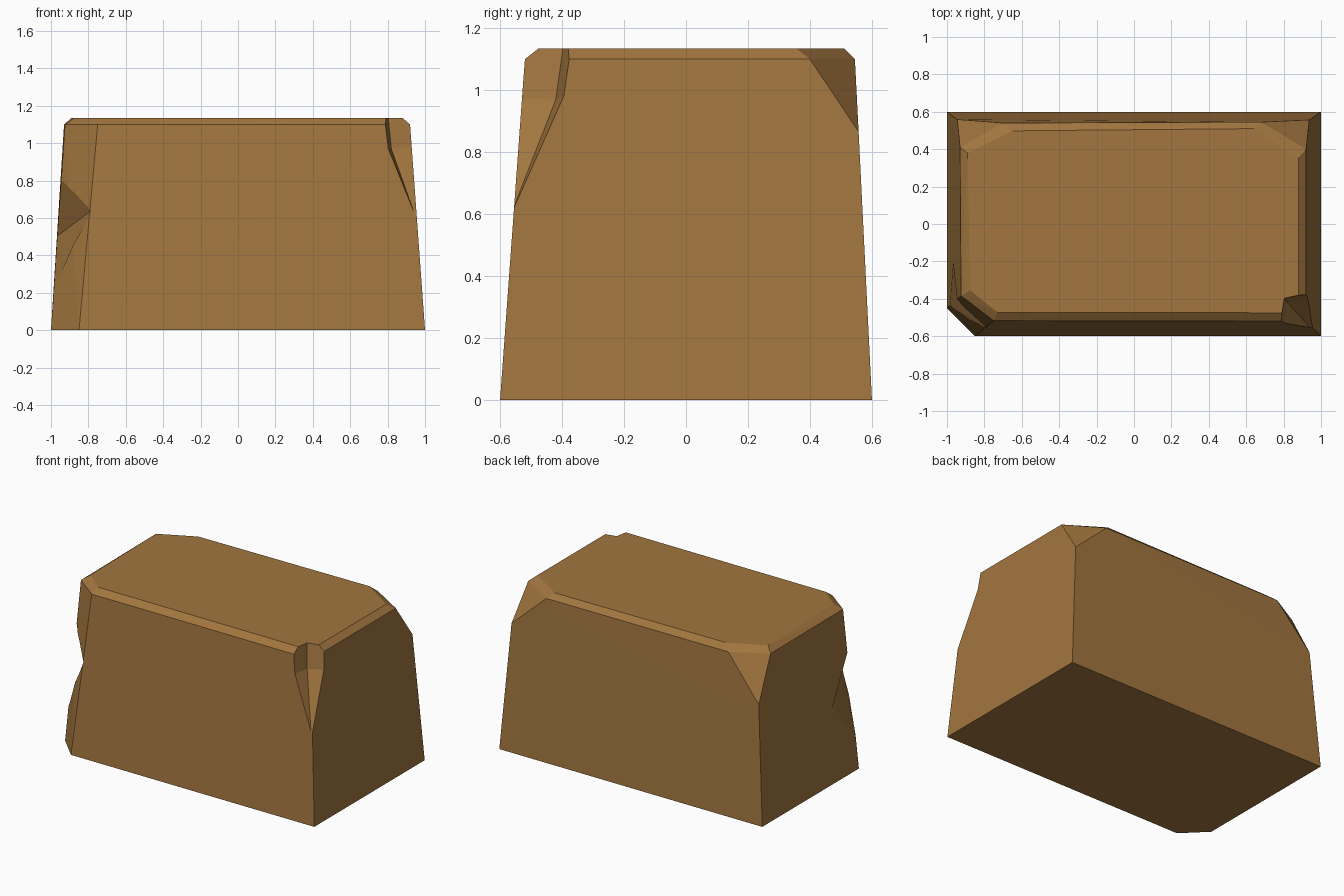
import bpy
import bmesh
from mathutils import Vector

if "Cube" in bpy.data.objects:
    bpy.data.objects.remove(bpy.data.objects["Cube"])


def hull(name, points):
    """Convex flat-faced solid wrapped around a few points."""
    bm = bmesh.new()
    for p in points:
        bm.verts.new(p)
    res = bmesh.ops.convex_hull(bm, input=bm.verts[:])
    junk = {g for g in res["geom_interior"] + res["geom_unused"]
            if isinstance(g, bmesh.types.BMVert)}
    bmesh.ops.delete(bm, geom=list(junk), context="VERTS")
    bmesh.ops.recalc_face_normals(bm, faces=bm.faces[:])
    mesh = bpy.data.meshes.new(name)
    bm.to_mesh(mesh)
    bm.free()
    obj = bpy.data.objects.new(name, mesh)
    bpy.context.collection.objects.link(obj)
    return obj


def ring(z, outline):
    return [(x, y, z) for x, y in outline]


def chip(body, points):
    """Carve a convex chip out of the body."""
    cutter = hull("chip_cutter", points)
    cutter.hide_render = True
    mod = body.modifiers.new("chip", "BOOLEAN")
    mod.operation = "DIFFERENCE"
    mod.solver = "EXACT"
    mod.object = cutter
    bpy.context.view_layer.objects.active = body
    bpy.ops.object.modifier_apply(modifier=mod.name)
    bpy.data.objects.remove(cutter)


# Tapered block: footprint, shoulder, bevelled top, two broken rear corners
base = ring(0, [(-1, -.45), (-.85, -.6), (1, -.6), (1, .6), (-1, .6)])
shoulder = ring(1.1, [(-.925, -.385), (-.75, -.517), (.92, -.52), (.92, .4),
                      (.68, .545), (-.7, .54), (-.93, .41)])
top = ring(1.135, [(-.875, -.355), (-.73, -.472), (.88, -.475), (.88, .355),
                   (.64, .51), (-.65, .498), (-.89, .38)])
rear_corners = [(.937, .557, .865), (-.945, .559, .81)]
block = hull("stone_block", base + shoulder + top + rear_corners)

# Hollow chip at the front right top corner
mid = Vector((.82, -.42, .97))
tip = mid + 1.5 * (Vector((.938, -.549, .64)) - mid)
chip(block, [mid, tip, (.797, -.388, 1.2), (.755, -.65, 1.2), (.785, -.65, .975),
             (1.05, -.345, 1.2), (1.05, -.365, .995), (1.05, -.65, 1.2)])

# Shallow dent on the front left edge
deep = Vector((-.935, -.4, .5))
rim = [(-.946, -.404, .78), (-.967, -.22, .5), (-.982, -.435, .25), (-.795, -.551, .63)]
chip(block, [deep, (-1.15, -.6, .5)] + [deep + 1.1 * (Vector(p) - deep) for p in rim])

# One plain brown colour
brown = bpy.data.materials.new("warm_brown")
brown.diffuse_color = (.36, .18, .05, 1)
brown.use_nodes = True
brown.node_tree.nodes["Principled BSDF"].inputs["Base Color"].default_value = brown.diffuse_color
block.data.materials.clear()
block.data.materials.append(brown)
for f in block.data.polygons:
    f.material_index = 0
    f.use_smooth = False
